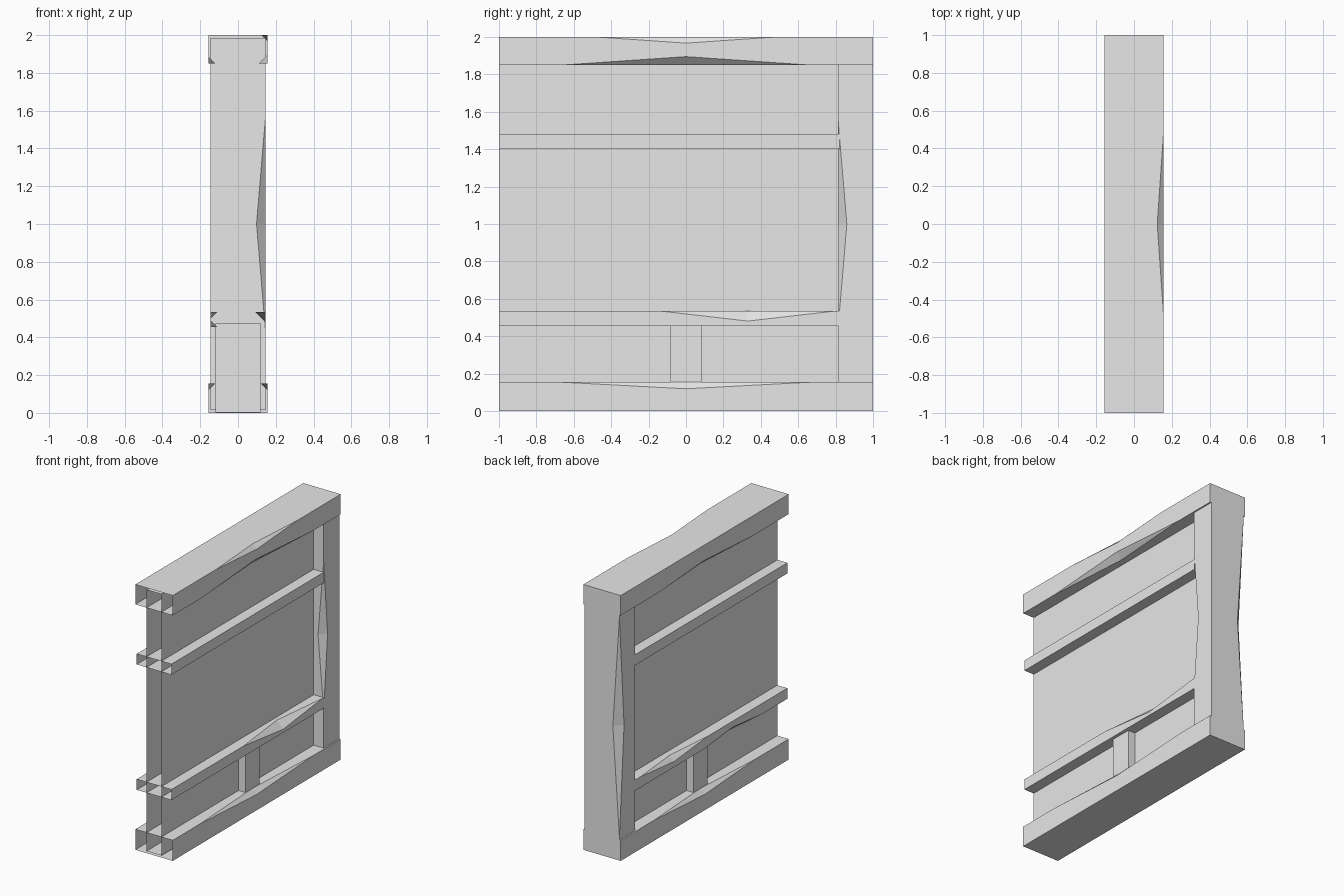
import bpy
import bmesh
from mathutils import Vector

cube = bpy.data.objects.get("Cube")
if cube:
    bpy.data.objects.remove(cube, do_unlink=True)

grey = bpy.data.materials.new("plain grey")
grey.use_nodes = True
grey.diffuse_color = (0.8, 0.8, 0.8, 1)
grey.node_tree.nodes["Principled BSDF"].inputs["Base Color"].default_value = (0.8, 0.8, 0.8, 1)

# Corner order around the cross-section
CORNERS = [(1, 1), (-1, 1), (-1, -1), (1, -1)]
POS_HIGH, NEG_HIGH, NEG_LOW, POS_LOW = range(4)


def timber(name, axis, half_x, other, along, chips=None, open_start=False, open_end=False):
    """Hollow box running along y or z; chips = {corner: (middle, half length, size)}."""
    chips = chips or {}
    centre, half = (other[0] + other[1]) / 2, (other[1] - other[0]) / 2
    ring = [Vector((u * half_x, centre + v * half)) for u, v in CORNERS]
    bm = bmesh.new()

    def vert(uv, a):
        return bm.verts.new((uv.x, a, uv.y) if axis == "y" else (uv.x, uv.y, a))

    start = [vert(c, along[0]) for c in ring]
    end = [vert(c, along[1]) for c in ring]
    to_next, to_prev = [], []
    for i, c in enumerate(ring):
        if i not in chips:
            to_next.append([])
            to_prev.append([])
            continue
        # A chipped edge: two triangles meeting across the deepest point
        mid, length, size = chips[i]
        a, b = vert(c, mid - length), vert(c, mid + length)
        p = vert(c + (ring[(i + 1) % 4] - c).normalized() * size, mid)
        q = vert(c + (ring[i - 1] - c).normalized() * size, mid)
        bm.faces.new((a, p, q))
        bm.faces.new((b, q, p))
        to_next.append([a, p, b])
        to_prev.append([a, q, b])
    for i in range(4):
        j = (i + 1) % 4
        bm.faces.new([start[i]] + to_next[i] + [end[i], end[j]]
                     + to_prev[j][::-1] + [start[j]])
    if not open_start:
        bm.faces.new(start)
    if not open_end:
        bm.faces.new(end)
    bmesh.ops.recalc_face_normals(bm, faces=bm.faces[:])
    mesh = bpy.data.meshes.new(name)
    bm.to_mesh(mesh)
    bm.free()
    mesh.materials.append(grey)
    obj = bpy.data.objects.new(name, mesh)
    bpy.context.collection.objects.link(obj)
    return obj


# Top and bottom beams, open at the front end
timber("top_beam", "y", 0.156, (1.85, 2.0), (-1, 1),
       {POS_HIGH: (0, 0.48, 0.033), POS_LOW: (0, 0.66, 0.045), NEG_LOW: (0, 0.55, 0.035)},
       open_start=True)
timber("bottom_beam", "y", 0.156, (0, 0.155), (-1, 1),
       {POS_HIGH: (0, 0.68, 0.036), NEG_HIGH: (0, 0.6, 0.036)}, open_start=True)

# Horizontal rails
timber("upper_rail", "y", 0.145, (1.4, 1.48), (-1, 0.82), open_start=True, open_end=True)
timber("lower_rail", "y", 0.145, (0.455, 0.535), (-1, 0.82),
       {POS_HIGH: (0.33, 0.47, 0.054), NEG_HIGH: (0.35, 0.4, 0.037),
        NEG_LOW: (-0.35, 0.35, 0.035)}, open_start=True, open_end=True)

# Back post
timber("back_post", "z", 0.145, (0.813, 1.0), (0.015, 1.985),
       {POS_LOW: (1.0, 0.56, 0.047), NEG_HIGH: (1.0, 0.83, 0.055)})

# Short strut under the lower rail
timber("short_strut", "z", 0.12, (-0.083, 0.083), (0.003, 0.475))

# Thin wall skin between the timbers
timber("wall_panel", "y", 0.062, (0.015, 1.985), (-1, 0.85), open_start=True, open_end=True)
